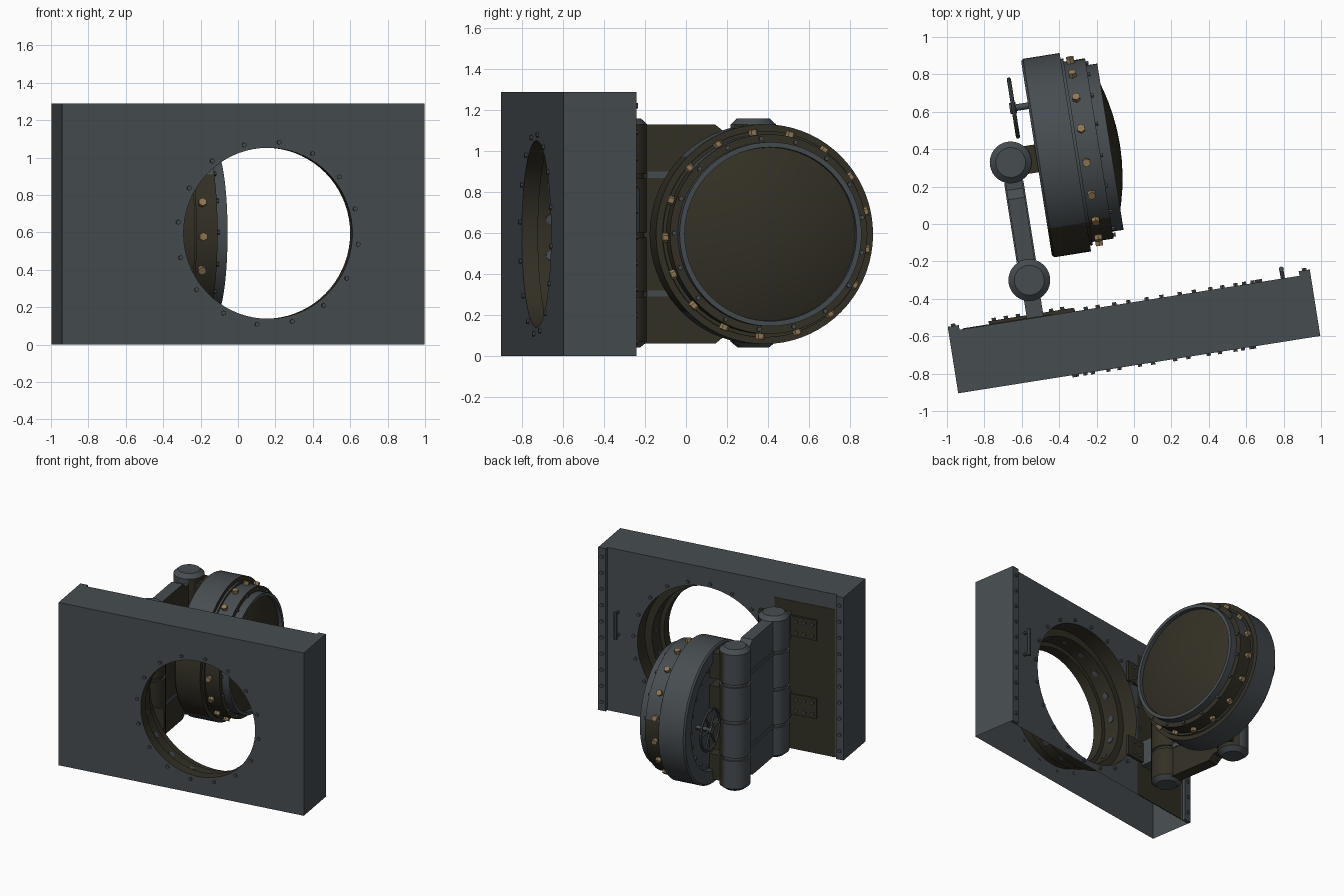
import bpy, bmesh
from math import pi, sin, cos, radians
from mathutils import Matrix, Vector

cube = bpy.data.objects.get("Cube")
if cube:
    bpy.data.objects.remove(cube)

ROOT = Matrix.Translation((0, -0.574, 0)) @ Matrix.Rotation(radians(9), 4, 'Z')
X, Y, Z = Vector((1, 0, 0)), Vector((0, 1, 0)), Vector((0, 0, 1))
HOLE_X, MID_Z, DOOR_Y, HINGE_X, POST_Y = 0.134, 0.595, 0.995, -0.51, 0.358
TOP, BACK = 1.29, 0.155


def material(name, rgb):
    m = bpy.data.materials.new(name)
    m.use_nodes = True
    m.diffuse_color = (*rgb, 1)
    node = m.node_tree.nodes["Principled BSDF"]
    node.inputs["Base Color"].default_value = (*rgb, 1)
    node.inputs["Roughness"].default_value = 0.7
    return m


STEEL = material("slate steel", (0.062, 0.073, 0.08))
GRIME = material("dark olive steel", (0.033, 0.03, 0.018))
BRASS = material("brass", (0.28, 0.19, 0.09))


def finish(name, bm, mats, smooth=False):
    bmesh.ops.recalc_face_normals(bm, faces=bm.faces)
    mesh = bpy.data.meshes.new(name)
    bm.to_mesh(mesh)
    bm.free()
    for m in mats:
        mesh.materials.append(m)
    ob = bpy.data.objects.new(name, mesh)
    bpy.context.collection.objects.link(ob)
    ob.matrix_world = ROOT
    if smooth:
        bpy.ops.object.select_all(action='DESELECT')
        ob.select_set(True)
        bpy.context.view_layer.objects.active = ob
        bpy.ops.object.shade_smooth_by_angle(angle=radians(30))
    return ob


def frame(origin, axis):
    return Matrix.Translation(origin) @ axis.to_track_quat('Z', 'Y').to_matrix().to_4x4()


def add_box(bm, lo, hi):
    lo, hi = Vector(lo), Vector(hi)
    size = hi - lo
    m = Matrix.Translation((lo + hi) / 2) @ Matrix.Diagonal((*size, 1))
    bmesh.ops.create_cube(bm, size=1, matrix=m)


def boxes(name, spans, mat):
    bm = bmesh.new()
    for lo, hi in spans:
        add_box(bm, lo, hi)
    return finish(name, bm, [mat])


def add_rod(bm, a, axis, r, length, seg=6):
    m = frame(a + axis * length / 2, axis)
    bmesh.ops.create_cone(bm, cap_ends=True, segments=seg, radius1=r, radius2=r,
                          depth=length, matrix=m)


def studs(name, places, r, h, mat):
    bm = bmesh.new()
    for pos, axis in places:
        add_rod(bm, Vector(pos) - axis * 0.005, axis, r, h + 0.005)
    return finish(name, bm, [mat])


def lathe(name, profile, origin, axis, mats, rule=None, seg=64, closed=False):
    """Revolve (radius, height) points around an axis; radius 0 makes a pole."""
    bm = bmesh.new()
    m = frame(origin, axis)
    rings = []
    for r, h in profile:
        n = seg if r > 0 else 1
        rings.append([bm.verts.new(m @ Vector((r * cos(2 * pi * i / seg), r * sin(2 * pi * i / seg), h)))
                      for i in range(n)])
    pairs = list(zip(rings, rings[1:])) + ([(rings[-1], rings[0])] if closed else [])
    for a, b in pairs:
        for i in range(seg):
            j = (i + 1) % seg
            loop = [a[i % len(a)], a[j % len(a)], b[j % len(b)], b[i % len(b)]]
            bm.faces.new(list(dict.fromkeys(loop)))
    bm.normal_update()
    bmesh.ops.recalc_face_normals(bm, faces=bm.faces)
    if rule:
        for f in bm.faces:
            f.material_index = rule(f)
    return finish(name, bm, mats, True)


def circle(centre, a, b, r, count, start=0):
    for i in range(count):
        t = radians(start) + 2 * pi * i / count
        d = a * cos(t) + b * sin(t)
        yield Vector(centre) + d * r, d


# Wall shell with a stepped round opening and no underside
wall = boxes("wall", [((-0.98, -0.18, 0), (0.98, BACK, TOP))], STEEL)
wall.data.materials.append(GRIME)
cutter = lathe("opening_cutter", [(0, -0.3), (0.457, -0.3), (0.457, -0.1), (0.49, -0.1), (0.49, 0.03),
               (0.545, 0.03), (0.545, 0.3), (0, 0.3)], (HOLE_X, 0, MID_Z), Y, [STEEL], seg=72)
cutter.hide_render = True
mod = wall.modifiers.new("opening", 'BOOLEAN')
mod.object, mod.solver = cutter, 'EXACT'
bpy.context.view_layer.objects.active = wall
bpy.ops.object.modifier_apply(modifier=mod.name)
bpy.data.objects.remove(cutter)
bm = bmesh.new()
bm.from_mesh(wall.data)
bmesh.ops.delete(bm, geom=[f for f in bm.faces if all(v.co.z < 0.001 for v in f.verts)], context='FACES')
for f in bm.faces:
    inside = all((v.co.x - HOLE_X) ** 2 + (v.co.z - MID_Z) ** 2 < 0.56 ** 2 for v in f.verts)
    f.material_index = int(inside)
bm.to_mesh(wall.data)
bm.free()

# Wall edging, grime patch, studs
boxes("end_flanges", [((-0.98, BACK, 0), (-0.92, 0.18, TOP)), ((0.92, BACK, 0), (0.98, 0.18, TOP))], STEEL)
boxes("grimy_panel", [((-0.9, BACK - 0.002, 0.0), (-0.42, BACK + 0.004, 1.17))], GRIME)
studs("flange_studs", [((s * 0.95, 0.18, 0.07 + 0.128 * i), Y) for s in (-1, 1) for i in range(10)],
      0.014, 0.012, STEEL)
studs("front_studs", [(p, -Y) for p, d in circle((HOLE_X, -0.18, MID_Z), X, Z, 0.49, 16, -7)],
      0.013, 0.012, STEEL)
studs("back_studs", [(p, Y) for p, d in circle((HOLE_X, BACK, MID_Z), X, Z, 0.575, 20, 4)],
      0.013, 0.015, STEEL)
studs("bolt_sockets", [(p, -d) for p, d in circle((HOLE_X, -0.035, MID_Z), X, Z, 0.49, 17, 2)],
      0.024, 0.006, STEEL)

# Pull handle on the back of the wall
bm = bmesh.new()
for z in (0.62, 0.80):
    add_rod(bm, Vector((0.83, BACK, z)), Y, 0.011, 0.055, 8)
add_rod(bm, Vector((0.83, 0.205, 0.6)), Z, 0.014, 0.22, 8)
finish("pull_handle", bm, [STEEL], True)


# Door: drum, stepped rings and domed inner face
def door_rule(f):
    c = f.calc_center_median()
    return int(c.y < 0.62 or f.normal.x > 0.5 or (c.x > -0.15 and f.normal.z < 0.2 and f.normal.x > -0.5))


centre = (0, DOOR_Y, MID_Z)
lathe("door_drum", [(0, -0.345), (0.42, -0.345), (0.43, -0.37), (0.525, -0.37), (0.537, -0.358),
      (0.537, -0.16), (0.505, -0.16), (0.505, -0.145), (0.488, -0.145), (0.488, -0.03), (0.44, -0.03)],
      centre, X, [STEEL, GRIME], door_rule, 72)
lathe("door_inner_ring", [(0.45, -0.035), (0.45, 0.03), (0.425, 0.03), (0.422, -0.02)],
      centre, X, [STEEL], seg=72)
lathe("door_dome", [(0.426 * sin(t * pi / 16), 0.082 - 0.082 * sin(t * pi / 16) ** 2) for t in range(9)],
      centre, X, [GRIME])
studs("brass_bolts", [(p, d) for p, d in circle((-0.11, DOOR_Y, MID_Z), Y, Z, 0.487, 17, 182)],
      0.023, 0.027, BRASS)
studs("inner_ring_studs", [(p, X) for p, d in circle((-0.03, DOOR_Y, MID_Z), Y, Z, 0.468, 17, 10)],
      0.012, 0.014, STEEL)
studs("outer_face_studs", [(p, -X) for p, d in circle((-0.345, DOOR_Y, MID_Z), Y, Z, 0.395, 20)],
      0.014, 0.014, STEEL)

# Hand wheel
hub = Vector((-0.45, 1.28, MID_Z))
lathe("wheel_rim", [(0.155 + 0.011 * cos(k * pi / 4), 0.011 * sin(k * pi / 4)) for k in range(8)],
      hub, X, [STEEL], seg=40, closed=True)
bm = bmesh.new()
for p, d in circle(hub, Y, Z, 0, 6):
    add_rod(bm, hub, d, 0.009, 0.153, 6)
add_rod(bm, hub - X * 0.02, X, 0.03, 0.035, 16)
add_rod(bm, hub, X, 0.018, 0.11, 12)
finish("wheel_spokes", bm, [STEEL], True)

# Hinge posts: capped cylinders with grooves between the knuckles
profile = [(0, 0.04), (0.075, 0.04), (0.112, 0.07)]
for z in (0.3, 0.59, 0.88):
    profile += [(0.112, z - 0.012), (0.1, z - 0.012), (0.1, z + 0.012), (0.112, z + 0.012)]
profile += [(0.112, 1.13), (0.08, 1.16), (0, 1.16)]
for name, y in (("door_hinge_post", DOOR_Y), ("wall_hinge_post", POST_Y)):
    lathe(name, profile, (HINGE_X, y, 0), Z, [STEEL, GRIME],
          lambda f: int(f.normal.x > 0.3 and abs(f.normal.z) < 0.5), 32)

# Swing arm plate between the posts
bm = bmesh.new()
outline = [(0.38, 0.1), (0.44, 0.06), (0.8, 0.06), (0.85, 0.1), (0.95, 0.1),
           (0.95, 1.09), (0.85, 1.09), (0.8, 1.13), (0.38, 1.13)]
face = bm.faces.new([bm.verts.new((HINGE_X - 0.045, y, z)) for y, z in outline])
side = bmesh.ops.extrude_face_region(bm, geom=[face])["geom"]
bmesh.ops.translate(bm, vec=(0.09, 0, 0), verts=[v for v in side if isinstance(v, bmesh.types.BMVert)])
bmesh.ops.recalc_face_normals(bm, faces=bm.faces)
for f in bm.faces:
    f.material_index = int(f.normal.x > 0.5 or f.normal.z < -0.5)
finish("swing_arm", bm, [STEEL, GRIME])
boxes("arm_bands", [((-0.562, 0.46, z), (-0.458, 0.89, z + 0.03)) for z in (0.29, 0.87)], STEEL)
boxes("door_mounts", [((-0.47, 0.92, z), (-0.33, 1.07, z + 0.2)) for z in (0.1, 0.34, 0.64, 0.9)], GRIME)

# Wall brackets carrying the hinge
LEVELS = (0.36, 0.98)
boxes("bracket_plates", [((-0.76, BACK, z - 0.08), (-0.3, 0.175, z + 0.08)) for z in LEVELS], GRIME)
boxes("bracket_webs", [((-0.555, BACK, z - 0.1), (-0.465, 0.3, z + 0.1)) for z in LEVELS], STEEL)
studs("bracket_studs", [((x, 0.175, z + dz), Y) for z in LEVELS for dz in (-0.045, 0.045)
      for x in (-0.73, -0.665, -0.6, -0.42, -0.36)], 0.013, 0.014, STEEL)
